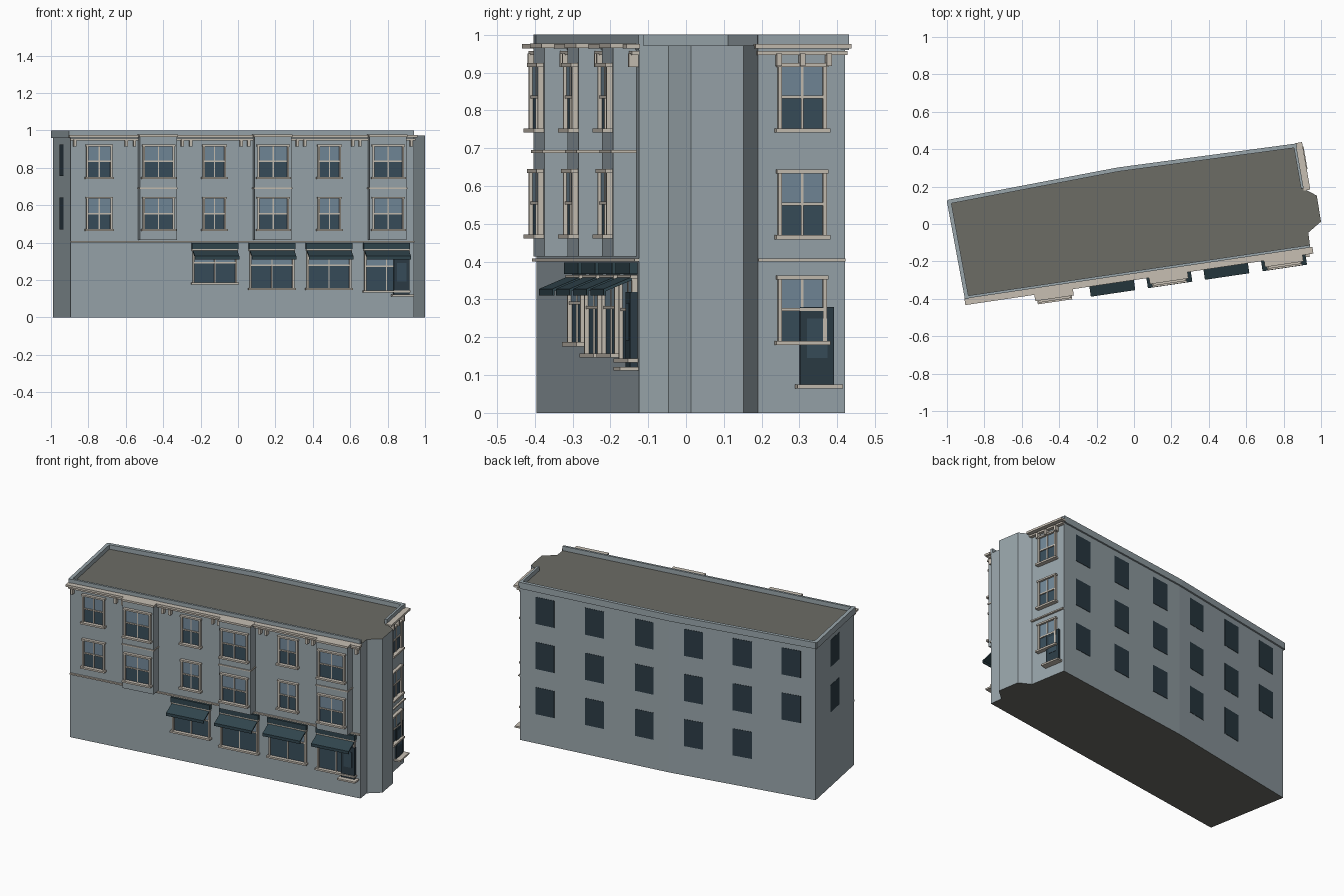
import bpy, bmesh
from mathutils import Vector

if "Cube" in bpy.data.objects:
    bpy.data.objects.remove(bpy.data.objects["Cube"])

def material(name, r, g, b):
    m = bpy.data.materials.new(name)
    m.diffuse_color = (r, g, b, 1)
    m.use_nodes = True
    m.node_tree.nodes["Principled BSDF"].inputs["Base Color"].default_value = m.diffuse_color
    return m

WALL = material("wall_paint", .32, .38, .41)
ROOF = material("roof_felt", .15, .15, .13)
TRIM = material("trim_stone", .57, .52, .45)
PANE_UP = material("glass_light", .17, .25, .32)
PANE_LOW = material("glass_dark", .04, .075, .105)
DARK = material("dark_panel", .025, .045, .06)
AWN = material("awning_cloth", .03, .06, .075)

parts = {}   # part name -> (bmesh, material)

class Wall:
    """A straight wall from a to b; u runs along it, d points outward."""
    def __init__(self, a, b):
        self.a = Vector((*a, 0))
        v = Vector((*b, 0)) - self.a
        self.length = v.length
        self.t = v.normalized()
        self.n = Vector((self.t.y, -self.t.x, 0))
    def at(self, u, d, z):
        return self.a + self.t * u + self.n * d + Vector((0, 0, z))

def prism(name, wall, u0, u1, profile, mat):
    """Extrude a (depth, z) profile along the wall."""
    if name not in parts:
        parts[name] = (bmesh.new(), mat)
    bm = parts[name][0]
    e0 = [bm.verts.new(wall.at(u0, d, z)) for d, z in profile]
    e1 = [bm.verts.new(wall.at(u1, d, z)) for d, z in profile]
    k = len(profile)
    faces = [bm.faces.new(e0), bm.faces.new(e1[::-1])]
    for i in range(k):
        j = (i + 1) % k
        faces.append(bm.faces.new((e0[j], e0[i], e1[i], e1[j])))
    bmesh.ops.recalc_face_normals(bm, faces=faces)

def box(name, wall, u0, u1, z0, z1, d0, d1, mat):
    prism(name, wall, u0, u1, [(d0, z0), (d1, z0), (d1, z1), (d0, z1)], mat)

def window(name, wall, u, w, z0, z1, base=0, split=.5):
    """Sash window: frame, sill, cross bars and two rows of glass."""
    a, b, f = u - w / 2, u + w / 2, .01
    zm = z0 + (z1 - z0) * split
    d = base + .015
    fr = name + "_frame"
    box(fr, wall, a, a + f, z0, z1, base, d, TRIM)
    box(fr, wall, b - f, b, z0, z1, base, d, TRIM)
    box(fr, wall, a - .004, b + .004, z1 - f, z1, base, d + .004, TRIM)
    box(fr, wall, a + f, b - f, zm - .004, zm + .004, base, d - .004, TRIM)
    box(fr, wall, u - .003, u + .003, z0, z1 - f, base, d - .006, TRIM)
    box(name + "_sill", wall, a - .008, b + .008, z0 - .004, z0 + .007, base, base + .027, TRIM)
    box(name + "_lower_glass", wall, a + f, b - f, z0, zm, base, base + .004, PANE_LOW)
    box(name + "_upper_glass", wall, a + f, b - f, zm, z1 - f, base, base + .006, PANE_UP)

def door(name, wall, u0, u1, z0, z1, d):
    box(name, wall, u0, u1, z0, z1, 0, d, DARK)
    w = u1 - u0
    box(name + "_panel", wall, u0 + w * .2, u1 - w * .2, z0 + .07, z1 - .03, d, d + .002, PANE_LOW)
    box(name + "_step", wall, u0 - .012, u1 + .018, z0 - .01, z0, 0, d + .03, TRIM)

# footprint, counter-clockwise from the front left corner
FOOT = [(-.895, -.396), (.942, -.124), (.932, -.046), (1, .013), (.977, .152),
        (.905, .19), (.865, .42), (-.087, .292), (-.99, .12)]
TOP = .972
front, right = Wall(FOOT[0], FOOT[1]), Wall(FOOT[5], FOOT[6])
back_r, back_l, left = Wall(FOOT[6], FOOT[7]), Wall(FOOT[7], FOOT[8]), Wall(FOOT[8], FOOT[0])
fu = lambda x: (x - FOOT[0][0]) / front.t.x
ru = lambda y: (y - FOOT[5][1]) / right.t.y

# main body with the angled corner tower
bm = bmesh.new()
lo = [bm.verts.new((x, y, 0)) for x, y in FOOT]
hi = [bm.verts.new((x, y, TOP)) for x, y in FOOT]
for i in range(len(FOOT)):
    j = (i + 1) % len(FOOT)
    bm.faces.new((lo[i], lo[j], hi[j], hi[i]))
for f in (bm.faces.new(lo[::-1]), bm.faces.new(hi)):
    f.material_index = 1
me = bpy.data.meshes.new("building_body")
bm.to_mesh(me)
bm.free()
me.materials.append(WALL)
me.materials.append(ROOF)
bpy.context.collection.objects.link(bpy.data.objects.new("building_body", me))

# parapet round every side except the tower
box("parapet", front, 0, front.length, .96, 1, -.012, .002, WALL)
box("parapet", right, 0, right.length, .96, 1, -.012, .002, WALL)
for w in (back_r, back_l, left):
    box("parapet", w, -.005, w.length + .005, .96, 1, -.012, .01, WALL)

# cornices and string courses
for nm, w in (("front", front), ("right", right)):
    L = w.length
    box(nm + "_cornice", w, -.012, L + .012, .963, .976, 0, .036, TRIM)
    box(nm + "_cornice", w, -.004, L + .004, .946, .957, 0, .02, TRIM)
    box(nm + "_string_course", w, 0, L, .4, .408, 0, .012, TRIM)
for x in (-.875, -.6, -.555, -.3, -.255, .015, .055, .315, .355, .612, .65, .925):
    box("front_brackets", front, fu(x) - .007, fu(x) + .007, .915, .95, 0, .026, TRIM)
for y in (.243, .305, .375):
    box("right_brackets", right, ru(y) - .007, ru(y) + .007, .917, .95, 0, .026, TRIM)

# upper front: flat windows alternate with projecting bays
BAY = .062
for i, (x, w) in enumerate(((-.743, .14), (-.435, .17), (-.127, .125), (.178, .17), (.488, .125), (.793, .17))):
    u = fu(x)
    bay = i % 2 == 1
    if bay:
        nm = f"bay_{i // 2 + 1}"
        box(nm, front, u - .1, u + .1, .413, TOP, 0, BAY, WALL)
        box(nm + "_band", front, u - .104, u + .104, .687, .695, 0, BAY + .006, TRIM)
        box(nm + "_cornice", front, u - .104, u + .104, .965, .977, 0, BAY + .008, TRIM)
    for row, z in enumerate((.465, .745)):
        window(f"front_window_{row + 1}_{i + 1}", front, u, w, z, z + .18, BAY if bay else 0)

# shop windows with awnings
for i, (x, z0) in enumerate(((-.125, .18), (.18, .15), (.485, .15), (.793, .137))):
    u = fu(x)
    window(f"shop_window_{i + 1}", front, u, .24, z0, .365, 0, .6)
    nm = f"awning_{i + 1}"
    box(nm + "_box", front, u - .125, u + .125, .367, .398, 0, .022, AWN)
    prism(nm, front, u - .12, u + .12, [(0, .366), (.09, .328), (.09, .31), (.084, .31),
                                        (.084, .322), (0, .357)], AWN)
door("front_door", front, fu(.83), fu(.915), .122, .32, .02)

# right facade
for i, z in enumerate((.183, .463, .745)):
    window(f"right_window_{i + 1}", right, ru(.306), .13, z, z + .18)
door("right_door", right, ru(.3), ru(.39), .075, .28, .01)

# plain dark panes on the back and left walls
for nm, w, cols in (("back_right", back_r, 3), ("back_left", back_l, 3), ("left", left, 1)):
    for c in range(cols):
        u = w.length * (c + .5) / cols
        for r, z in enumerate((.27, .555, .84)):
            if r == 0 and (nm == "left" or (nm == "back_left" and c == 2)):
                continue
            box(nm + "_panes", w, u - .06, u + .06, z - .085, z + .085, -.002, .002, DARK)

for name, (bm, mat) in parts.items():
    me = bpy.data.meshes.new(name)
    bm.to_mesh(me)
    bm.free()
    me.materials.append(mat)
    bpy.context.collection.objects.link(bpy.data.objects.new(name, me))
